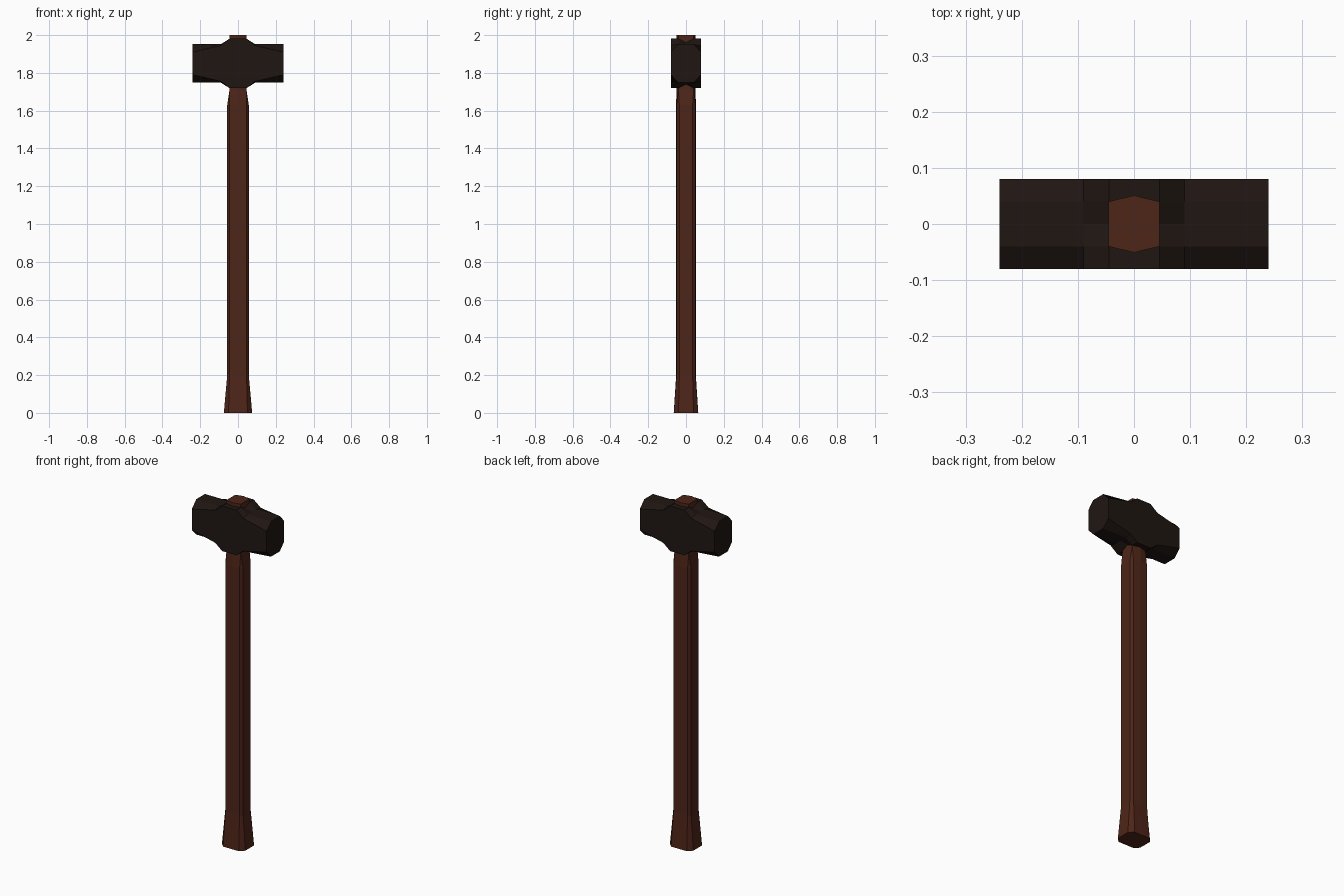
import bpy, bmesh

if "Cube" in bpy.data.objects:
    bpy.data.objects.remove(bpy.data.objects["Cube"])


def material(name, rgb):
    m = bpy.data.materials.new(name)
    m.diffuse_color = (*rgb, 1)
    m.use_nodes = True
    m.node_tree.nodes["Principled BSDF"].inputs["Base Color"].default_value = m.diffuse_color
    return m


def loft(name, rings, mat):
    """Join successive rings of points and cap both ends."""
    bm = bmesh.new()
    loops = [[bm.verts.new(p) for p in r] for r in rings]
    n = len(loops[0])
    for a, b in zip(loops, loops[1:]):
        for i in range(n):
            j = (i + 1) % n
            bm.faces.new((a[i], a[j], b[j], b[i]))
    bm.faces.new(loops[0][::-1])
    bm.faces.new(loops[-1])
    bmesh.ops.remove_doubles(bm, verts=bm.verts, dist=0.0005)
    bmesh.ops.recalc_face_normals(bm, faces=bm.faces)
    me = bpy.data.meshes.new(name)
    bm.to_mesh(me)
    bm.free()
    me.materials.append(mat)
    ob = bpy.data.objects.new(name, me)
    bpy.context.collection.objects.link(ob)
    return ob


wood = material("wood", (0.075, 0.018, 0.009))
iron = material("iron", (0.014, 0.008, 0.006))


# Handle: faceted shaft, flared at the butt, narrowed to six sides at the eye
def handle_ring(z, a, b, c, d, e):
    half = [(a, -b), (a, b), (c, d), (0, e), (-c, d)]
    return [(x, y, z) for x, y in half] + [(-x, -y, z) for x, y in half]


loft("handle", [
    handle_ring(0.00, 0.075, 0.040, 0.050, 0.065, 0.065),
    handle_ring(0.20, 0.057, 0.035, 0.045, 0.050, 0.052),
    handle_ring(1.63, 0.057, 0.035, 0.045, 0.050, 0.052),
    handle_ring(1.71, 0.045, 0.040, 0.045, 0.040, 0.051),
    handle_ring(2.00, 0.045, 0.040, 0.045, 0.040, 0.051),
], wood)


# Head: octagonal striking faces swelling to a raised eye around the handle
def head_ring(x, side, shoulder, middle):
    top = [(0.08, side), (0.04, shoulder), (0, middle),
           (-0.04, shoulder), (-0.08, side)]
    return ([(x, y, 1.85 + h) for y, h in top] +
            [(x, y, 1.85 - h) for y, h in reversed(top)])


half = [(0.24, 0.06, 0.102, 0.102), (0.09, 0.095, 0.102, 0.102),
        (0.045, 0.131, 0.131, 0.11)]
stations = [(-x, *h) for x, *h in half] + half[::-1]
loft("hammer_head", [head_ring(*s) for s in stations], iron)
